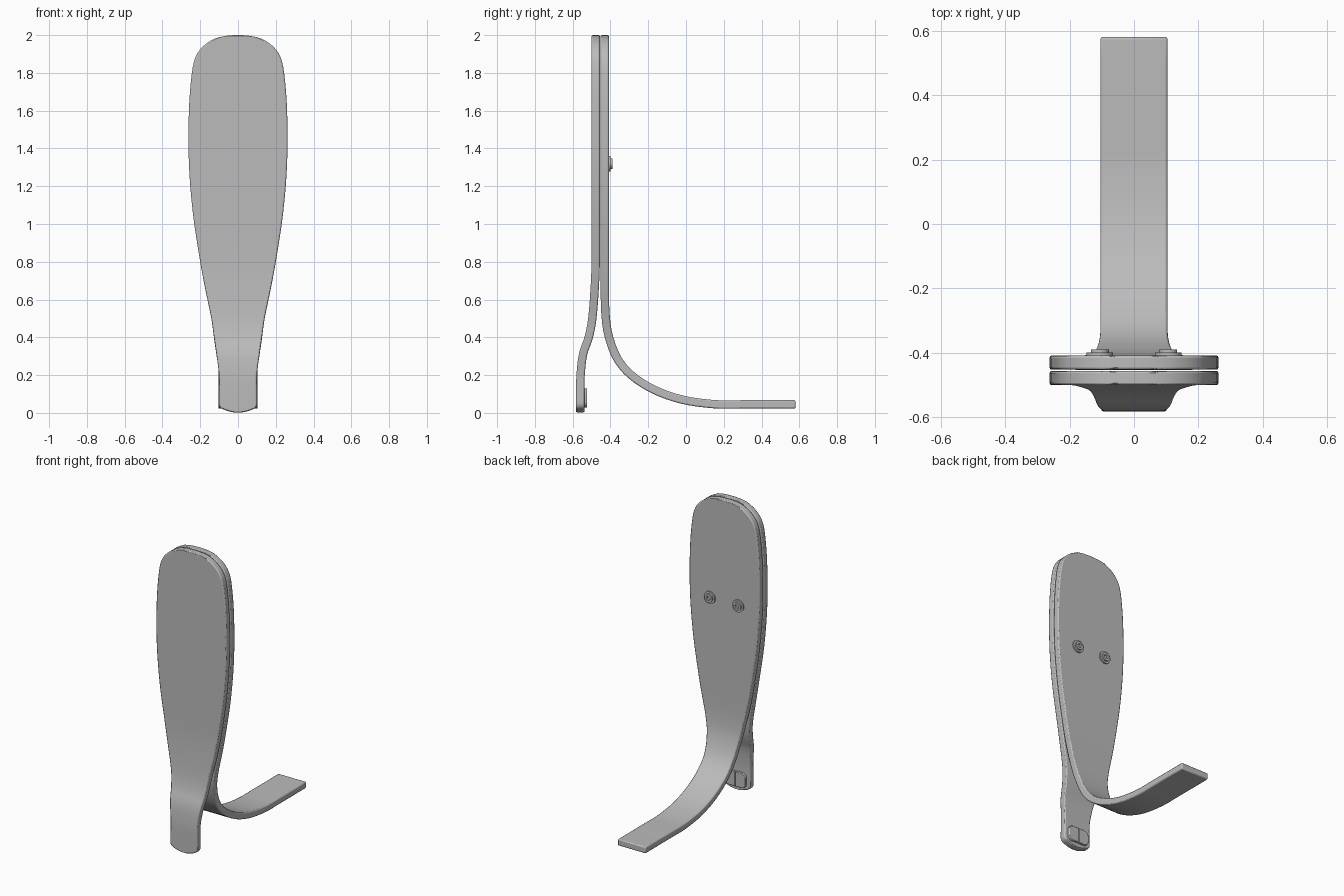
import bpy, bmesh, math
from mathutils import Vector

cube = bpy.data.objects.get("Cube")
if cube:
    bpy.data.objects.remove(cube)

# Single flat grey
grey = bpy.data.materials.new("plain grey")
grey.use_nodes = True
grey.diffuse_color = (0.5, 0.5, 0.5, 1)
grey.node_tree.nodes["Principled BSDF"].inputs["Base Color"].default_value = (0.5, 0.5, 0.5, 1)


def finish(name, bm, bevel, segments=2):
    bmesh.ops.recalc_face_normals(bm, faces=bm.faces)
    mesh = bpy.data.meshes.new(name)
    bm.to_mesh(mesh)
    bm.free()
    mesh.materials.append(grey)
    obj = bpy.data.objects.new(name, mesh)
    bpy.context.collection.objects.link(obj)
    if bevel:
        mod = obj.modifiers.new("rounded edges", 'BEVEL')
        mod.width = bevel
        mod.segments = segments
        mod.limit_method = 'ANGLE'
        mod.angle_limit = math.radians(50)
        mod.use_clamp_overlap = False
    bpy.ops.object.select_all(action='DESELECT')
    obj.select_set(True)
    bpy.context.view_layer.objects.active = obj
    bpy.ops.object.shade_smooth_by_angle(angle=math.radians(32))
    return obj


def smooth_path(points, steps):
    """Pass a smooth curve through (y, z, half width) stations."""
    p = [Vector(q) for q in points]
    p = [2 * p[0] - p[1]] + p + [2 * p[-1] - p[-2]]
    out = []
    for a, b, c, d in zip(p, p[1:], p[2:], p[3:]):
        for i in range(steps):
            t = i / steps
            out.append(0.5 * (2 * b + (c - a) * t + (2 * a - 5 * b + 4 * c - d) * t * t
                              + (3 * b - a - 3 * c + d) * t ** 3))
    return out + [p[-2]]


def bent_plate(name, stations, thickness=0.044):
    """Sweep a flat cross-section of changing width along a bent centre line."""
    path = smooth_path(stations, 4)
    bm = bmesh.new()
    rings = []
    for i, s in enumerate(path):
        ahead, behind = path[min(i + 1, len(path) - 1)], path[max(i - 1, 0)]
        tangent = Vector((ahead.x - behind.x, ahead.y - behind.y)).normalized()
        off = Vector((-tangent.y, tangent.x)) * thickness / 2
        rings.append([bm.verts.new((sx * s.z, s.x + k * off.x, s.y + k * off.y))
                      for sx, k in ((-1, -1), (1, -1), (1, 1), (-1, 1))])
    for r, q in zip(rings, rings[1:]):
        for j in range(4):
            bm.faces.new((r[j], r[(j + 1) % 4], q[(j + 1) % 4], q[j]))
    bm.faces.new(rings[0])
    bm.faces.new(rings[-1][::-1])
    return finish(name, bm, 0.007)


# Paddle outline shared by both plates: height, half width
OUTLINE = [(2.0, 0.02), (1.995, 0.07), (1.98, 0.125), (1.945, 0.18), (1.89, 0.222),
           (1.8, 0.244), (1.6, 0.26), (1.32, 0.26), (1.05, 0.238), (0.8, 0.2)]


def paddle(y):
    return [(y, z, w) for z, w in OUTLINE]


# Front plate, kicking forward at the bottom to a rounded tip
bent_plate("front_plate", paddle(-0.478) + [
    (-0.484, 0.65, 0.172), (-0.496, 0.5, 0.141), (-0.515, 0.4, 0.127),
    (-0.545, 0.31, 0.114), (-0.558, 0.2, 0.1), (-0.56, 0.1, 0.1),
    (-0.56, 0.035, 0.098), (-0.56, 0.012, 0.06), (-0.56, 0.002, 0.02)])

# Back plate, sweeping backward into a long flat foot
bent_plate("back_plate", paddle(-0.430) + [
    (-0.430, 0.65, 0.172), (-0.426, 0.52, 0.142), (-0.410, 0.41, 0.12),
    (-0.365, 0.29, 0.106), (-0.29, 0.2, 0.104), (-0.17, 0.123, 0.104),
    (-0.02, 0.07, 0.104), (0.15, 0.046, 0.104), (0.3, 0.045, 0.104), (0.58, 0.045, 0.104)])


def screw_head(name, x):
    """Round collar with a raised, hollow head."""
    bm = bmesh.new()
    profile = [(0.041, -0.415), (0.041, -0.399), (0.028, -0.399), (0.028, -0.389),
               (0.014, -0.389), (0.014, -0.402)]
    n = 32
    rings = [[bm.verts.new((x + r * math.cos(math.tau * i / n), y,
                            1.32 + r * math.sin(math.tau * i / n))) for i in range(n)]
             for r, y in profile]
    for r, q in zip(rings, rings[1:]):
        for i in range(n):
            bm.faces.new((r[i], r[(i + 1) % n], q[(i + 1) % n], q[i]))
    bm.faces.new(rings[0])
    bm.faces.new(rings[-1][::-1])
    finish(name, bm, 0)


def tip_pad(name, side):
    """Half of the split pad behind the tip, with its outer corners rounded."""
    bm = bmesh.new()
    bmesh.ops.create_cube(bm, size=1)
    for v in bm.verts:
        v.co = (side * 0.039 + v.co.x * 0.074, -0.535 + v.co.y * 0.024, 0.079 + v.co.z * 0.1)
    corners = [e for e in bm.edges
               if all(v.co.x * side > 0.05 for v in e.verts)
               and abs(e.verts[0].co.y - e.verts[1].co.y) > 0.01]
    bmesh.ops.bevel(bm, geom=corners, offset=0.03, segments=6, profile=0.5, affect='EDGES')
    finish(name, bm, 0.003)


# Fasteners and pads, mirrored left and right
for label, side in (("left", 1), ("right", -1)):
    screw_head(label + "_screw_head", side * 0.106)
    tip_pad(label + "_tip_pad", side)
